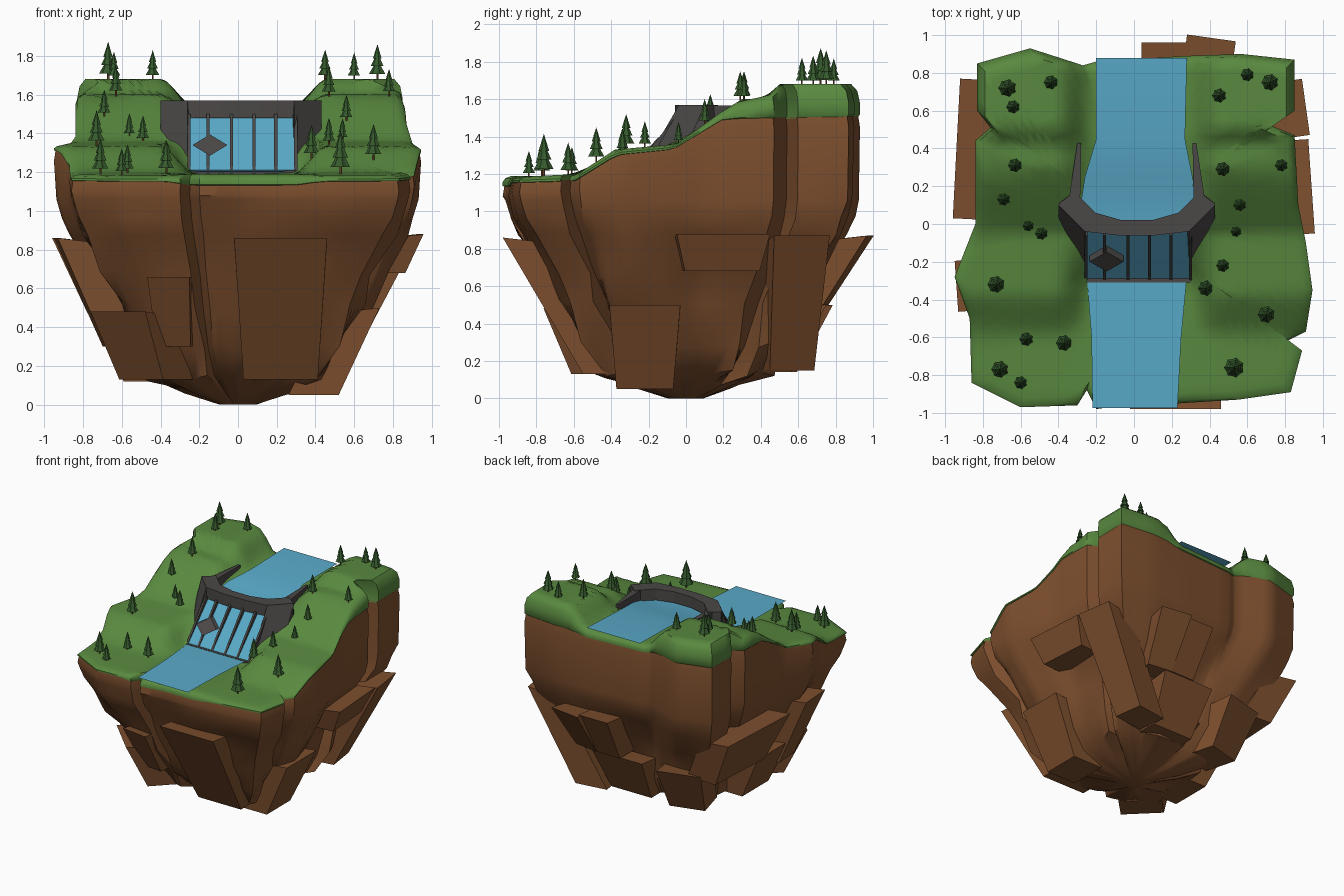
import bpy, math, random
from mathutils import Vector

if "Cube" in bpy.data.objects:
    bpy.data.objects.remove(bpy.data.objects["Cube"])

random.seed(4)


def material(name, r, g, b):
    m = bpy.data.materials.new(name)
    m.diffuse_color = (r, g, b, 1)
    m.use_nodes = True
    m.node_tree.nodes["Principled BSDF"].inputs["Base Color"].default_value = m.diffuse_color
    return m


GRASS = material("grass", .10, .25, .05)
ROCK = material("rock", .21, .08, .028)
WATER = material("water", .10, .40, .58)
STONE = material("dark_stone", .07, .065, .062)
LEAF = material("leaf", .035, .10, .025)


def build(name, verts, faces, mats, smooth=None):
    me = bpy.data.meshes.new(name)
    me.from_pydata([tuple(v) for v in verts], [], faces)
    ob = bpy.data.objects.new(name, me)
    bpy.context.collection.objects.link(ob)
    for m in mats:
        me.materials.append(m)
    if smooth:
        bpy.ops.object.select_all(action='DESELECT')
        ob.select_set(True)
        bpy.context.view_layer.objects.active = ob
        bpy.ops.object.shade_smooth_by_angle(angle=math.radians(smooth))
    return ob


def loft(rings, caps=(True, True)):
    n = len(rings[0])
    verts = [v for r in rings for v in r]
    faces = [(a * n + i, a * n + (i + 1) % n, (a + 1) * n + (i + 1) % n, (a + 1) * n + i)
             for a in range(len(rings) - 1) for i in range(n)]
    if caps[0]:
        faces.append(tuple(range(n))[::-1])
    if caps[1]:
        faces.append(tuple(range((len(rings) - 1) * n, len(rings) * n)))
    return verts, faces


def curve(y, pts):
    if y <= pts[0][0]:
        return pts[0][1]
    for (a, za), (b, zb) in zip(pts, pts[1:]):
        if y <= b:
            return za + (zb - za) * (y - a) / (b - a)
    return pts[-1][1]


# Terrain heights: banks, river channel and underside of the turf
BANK = [(-.97, 1.18), (-.58, 1.2), (-.38, 1.33), (-.05, 1.36), (.2, 1.54), (.3, 1.6), (.43, 1.605), (.5, 1.68)]
BED = [(-.3, 1.19), (0, 1.43), (.45, 1.52), (.9, 1.535)]
TURF = [(-.97, 1.15), (-.6, 1.16), (-.37, 1.3), (-.07, 1.33), (.2, 1.49), (.9, 1.5)]


def bank_mix(x):
    t = min(1, max(0, (abs(x - .03) - .25) / .18))
    return t * t * (3 - 2 * t)


def ground(x, y):
    t = bank_mix(x)
    return curve(y, BED) * (1 - t) + curve(y, BANK) * t


def turf_base(x, y):
    t = bank_mix(x)
    low = curve(y, TURF)
    return min(low, curve(y, BED) - .06) * (1 - t) + low * t


# Island outline with notches
KEY = [(-.86, -.84), (-.6, -.97), (-.3, -.96), (-.25, -.88), (-.2, -.98), (0, -.95), (.23, -.95), (.55, -.93),
       (.83, -.89), (.89, -.67), (.81, -.62), (.91, -.57), (.945, -.35), (.91, -.1), (.87, .1), (.85, .47),
       (.68, .54), (.85, .6), (.85, .87), (.57, .9), (.28, .89), (-.2, .86), (-.27, .84), (-.55, .93),
       (-.83, .85), (-.83, .6), (-.76, .51), (-.84, .44), (-.84, 0), (-.95, -.28), (-.87, -.5)]
SUB = 4
OUT = []
for i, p in enumerate(KEY):
    q = KEY[(i + 1) % len(KEY)]
    OUT += [Vector(p).lerp(Vector(q), k / SUB) for k in range(SUB)]

# Grass cap with rounded rim
rings = []
for s, f in [(.985, 0), (1, .1), (1, .45), (.985, .8), (.95, 1)] + [(.95 * (1 - k / 18), 1) for k in range(1, 18)]:
    ring = []
    for p in OUT:
        x, y = p * s
        low = turf_base(*p)
        ring.append((x, y, low + (ground(x, y) - low) * f))
    rings.append(ring)
build("grass_top", *loft(rings, (False, True)), [GRASS], 50)


# Tapered rock body, jittered at each outline key point
def jitter(amount):
    vals = [random.uniform(-amount, amount) for _ in KEY]
    return [vals[i // SUB] * (1 - (i % SUB) / SUB) + vals[(i // SUB + 1) % len(KEY)] * (i % SUB) / SUB
            for i in range(len(OUT))]


rings = [[(*p * .99, turf_base(*p) + .01) for p in OUT],
         [(*p, turf_base(*p) - .05) for p in OUT]]
for z, s, js, jz in [(1.06, .99, .005, 0), (.97, .965, .012, .01), (.87, .91, .02, .01), (.68, .8, .04, .03),
                     (.5, .7, .05, .03), (.3, .595, .06, .03), (.13, .49, .06, .03), (.07, .3, .05, .015), (0, .1, 0, 0)]:
    a, b = jitter(js), jitter(jz)
    rings.append([(*p * (s + a[i]), z + b[i]) for i, p in enumerate(OUT)])
build("rock_body", *loft(rings[::-1], (True, False)), [ROCK], 40)


# Slanting rock slabs: x, y of outer top edge, outward angle, width, top, bottom, inward slant
def slab(i, x, y, ang, w, top, bot, slant):
    d = Vector((math.cos(math.radians(ang)), math.sin(math.radians(ang)), 0))
    t = Vector((-d.y, d.x, 0))
    rs = []
    for z, inn, wid in ((bot, slant, w * .8), (top, 0, w)):
        c = Vector((x, y, z)) - d * inn
        back = c - d * .26
        rs.append([c - t * wid / 2, c + t * wid / 2, back + t * wid / 2, back - t * wid / 2])
    rs[1][2].z -= .03
    rs[1][3].z -= .03
    build(f"rock_slab_{i}", *loft(rs), [ROCK])


for i, a in enumerate([(-.94, .4, 177, .74, .86, .47, .18), (-.94, -.33, 184, .27, .86, .3, .25),
                       (-.76, -.05, 180, .42, .48, .12, .17), (.94, .2, 4, .5, .88, .68, .09),
                       (.91, .62, 8, .3, .87, .15, .38), (.73, -.22, 0, .38, .5, .05, .21),
                       (.17, .96, 90, .26, .87, .5, .2), (.41, .985, 82, .26, .87, .5, .24),
                       (.1, .75, 90, .45, .5, .14, .19), (-.45, .74, 105, .35, .5, .14, .19),
                       (.22, -.98, 270, .48, .86, .13, .43), (-.36, -.83, 262, .22, .66, .3, .2),
                       (-.62, -.62, 225, .4, .48, .13, .17)]):
    slab(i, *a)


# Water sheets: rows of (y, z, left x, right x)
def sheet(name, rows):
    v = [(x, y, z) for y, z, a, b in rows for x in (a, b)]
    build(name, v, [(2 * i, 2 * i + 1, 2 * i + 3, 2 * i + 2) for i in range(len(rows) - 1)], [WATER], 30)


sheet("lower_river", [(-.975, 1.2, -.22, .23), (-.6, 1.207, -.225, .25), (-.28, 1.21, -.25, .28)])
sheet("spillway_water", [(-.3, 1.2, -.26, .29), (-.03, 1.485, -.26, .29)])
sheet("upper_river", [(0, 1.47, -.27, .3), (.12, 1.48, -.28, .32), (.25, 1.51, -.26, .31),
                      (.45, 1.545, -.2, .27), (.88, 1.555, -.2, .28)])

# Dam crest: angular arc
CX = .015
outer = [(-.415, .1), (-.275, -.04), (-.1, -.06), (.1, -.06), (.275, -.04), (.415, .1)]
inner = [(.33, .17), (.22, .06), (.08, .02), (-.08, .02), (-.22, .06), (-.33, .17)]
arc = outer + inner
build("dam_crest", *loft([[(x + CX, y, z) for x, y in arc] for z in (1.48, 1.57)]), [STONE])

# Side abutments and wing walls, mirrored
for s, side in ((-1, "left"), (1, "right")):
    foot = [(.275, -.28), (.415, -.09), (.415, .12), (.33, .17), (.23, .06)]
    head = [(.275, -.04), (.415, .1), (.41, .11), (.33, .17), (.23, .06)]
    build(f"dam_abutment_{side}", *loft([[(CX + s * x, y, z) for x, y in pts]
                                         for pts, z in ((foot, 1.15), (head, 1.565))]), [STONE])
    wing = [(.3, .13), (.36, .13), (.315, .43), (.295, .43)]
    build(f"wing_wall_{side}", *loft([[(CX + s * x, y, z) for x, y in wing] for z in (1.4, 1.565)]), [STONE])

# Slanted gate bars and foot sill
for i, x in enumerate((-.253, -.155, -.033, .083, .195, .298)):
    w = .008
    bar = [[(x - w, y, z), (x + w, y, z), (x + w, y + .04, z), (x - w, y + .04, z)]
           for y, z in ((-.32, 1.18), (-.06, 1.5))]
    build(f"gate_bar_{i}", *loft(bar), [STONE])
build("gate_sill", *loft([[(-.26, -.31, z), (.3, -.31, z), (.3, -.28, z), (-.26, -.28, z)]
                          for z in (1.17, 1.212)]), [STONE])

# Plain diamond plate lying on the gate slope
dia = [(-.235, 1.34), (-.145, 1.285), (-.055, 1.34), (-.145, 1.395)]
build("diamond_plate", *loft([[(x, -.3 + (z - 1.2) * .93 + o, z) for x, z in dia] for o in (-.03, .01)]), [STONE])


# Pine trees: trunk and three stacked jagged cones
def tree(i, x, y, r):
    h, z0, n = r * 4.2, ground(x, y) - .01, 14
    verts, faces, idx = loft([[(x + .13 * r * math.cos(a), y + .13 * r * math.sin(a), z0 + z)
                               for a in (k * math.tau / 6 for k in range(6))] for z in (0, .3 * h)]) + ([],)
    idx = [1] * len(faces)
    for rad, lo, hi in ((1, .2, .62), (.78, .42, .82), (.54, .63, 1.03)):
        b = len(verts)
        for k in range(n):
            a, q = k * math.tau / n, rad * r * (1 if k % 2 else .84)
            verts.append((x + q * math.cos(a), y + q * math.sin(a), z0 + lo * h))
        verts.append((x, y, z0 + hi * h))
        new = [(b + k, b + (k + 1) % n, b + n) for k in range(n)] + [tuple(range(b + n - 1, b - 1, -1))]
        faces += new
        idx += [0] * len(new)
    ob = build(f"pine_tree_{i}", verts, faces, [LEAF, ROCK])
    ob.data.polygons.foreach_set("material_index", idx)


for i, t in enumerate([(-.67, .72, .047), (-.64, .62, .035), (-.44, .75, .037), (-.63, .31, .037), (-.69, .13, .034),
                       (-.56, -.01, .029), (-.49, -.05, .033), (-.73, -.32, .045), (-.57, -.61, .036),
                       (-.37, -.63, .042), (-.71, -.77, .045), (-.6, -.84, .034), (.6, .79, .034), (.72, .75, .044),
                       (.45, .68, .038), (.47, .29, .038), (.78, .31, .033), (.56, .1, .033), (.54, -.04, .028),
                       (.47, -.22, .034), (.38, -.34, .042), (.7, -.48, .045), (.53, -.76, .054)]):
    tree(i, *t)
